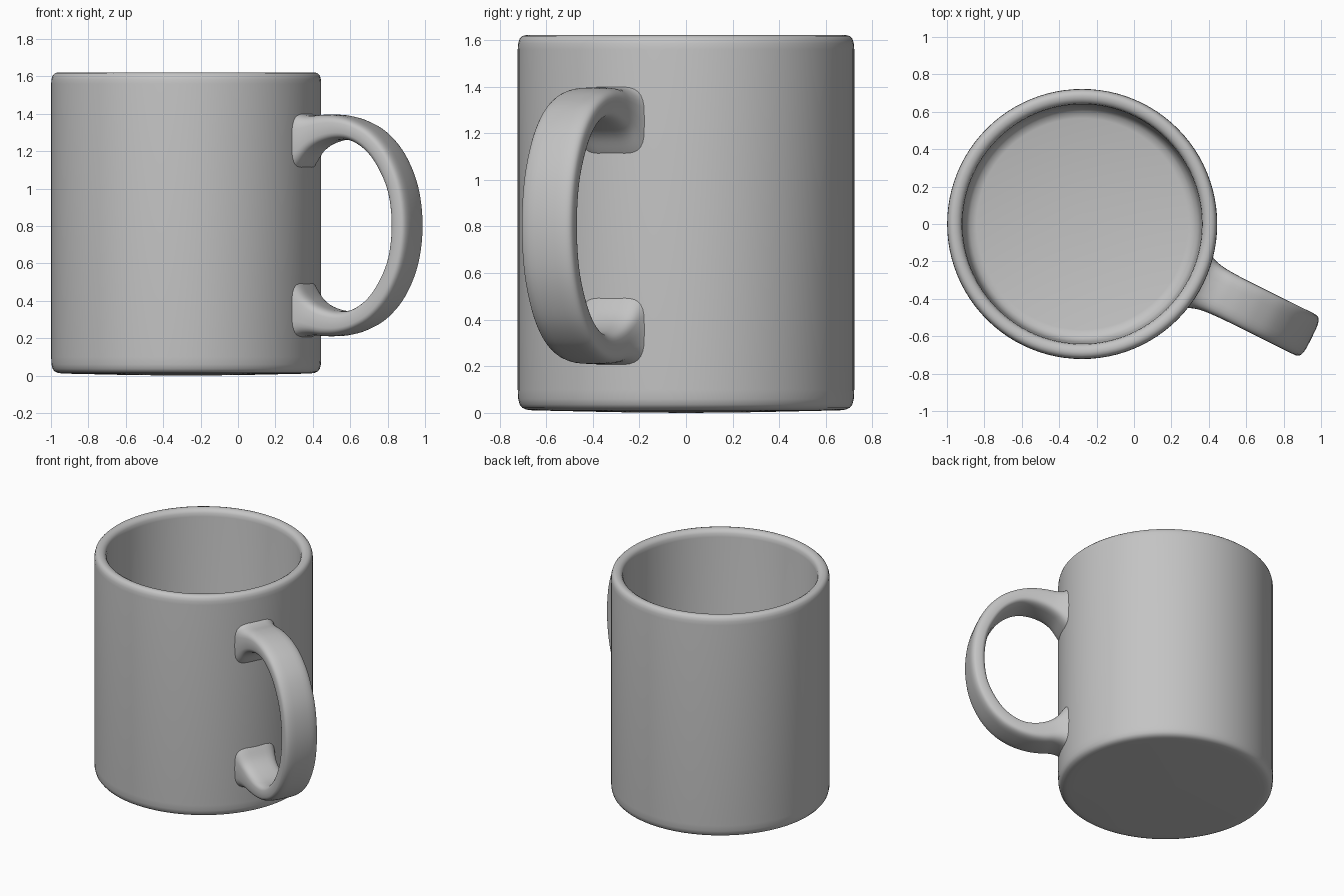
import bpy, bmesh, math
from mathutils import Vector

cube = bpy.data.objects.get("Cube")
if cube:
    bpy.data.objects.remove(cube, do_unlink=True)

GREY = (0.55, 0.55, 0.55, 1.0)
ceramic = bpy.data.materials.new("grey ceramic")
ceramic.use_nodes = True
ceramic.diffuse_color = GREY
for node in ceramic.node_tree.nodes:
    if node.type == 'BSDF_PRINCIPLED':
        node.inputs["Base Color"].default_value = GREY
        node.inputs["Roughness"].default_value = 0.5

CENTRE = Vector((-0.277, 0.0, 0.0))     # axis of the cup
HANDLE_ANGLE = math.radians(-26.4)      # direction the handle points


def loft(name, rings):
    """Skin a list of equal closed rings and cap both ends."""
    bm = bmesh.new()
    loops = [[bm.verts.new(p) for p in ring] for ring in rings]
    n = len(loops[0])
    for a, b in zip(loops, loops[1:]):
        for i in range(n):
            j = (i + 1) % n
            bm.faces.new((a[i], a[j], b[j], b[i]))
    bm.faces.new(loops[0])
    bm.faces.new(loops[-1])
    bmesh.ops.recalc_face_normals(bm, faces=bm.faces)
    mesh = bpy.data.meshes.new(name)
    bm.to_mesh(mesh)
    bm.free()
    mesh.materials.append(ceramic)
    obj = bpy.data.objects.new(name, mesh)
    bpy.context.collection.objects.link(obj)
    bpy.ops.object.select_all(action='DESELECT')
    obj.select_set(True)
    bpy.context.view_layer.objects.active = obj
    bpy.ops.object.shade_smooth_by_angle(angle=math.radians(40))
    return obj


def smooth_path(points, steps):
    """Catmull-Rom interpolation through tuples of any length."""
    pts = [points[0]] + points + [points[-1]]
    out = []
    for a, b, c, d in zip(pts, pts[1:], pts[2:], pts[3:]):
        for s in range(steps):
            t = s / steps
            out.append(tuple(
                0.5 * (2 * q + (r - p) * t + (2 * p - 5 * q + 4 * r - s4) * t * t
                       + (3 * q - p - 3 * r + s4) * t ** 3)
                for p, q, r, s4 in zip(a, b, c, d)))
    out.append(points[-1])
    return out


# Cup: one lathed profile (radius, height), underside to wall to rim to floor
cup_profile = [
    (0.02, 0.0), (0.30, 0.003), (0.62, 0.010), (0.66, 0.011), (0.685, 0.014),
    (0.703, 0.022), (0.714, 0.036), (0.720, 0.06), (0.722, 0.10),
    (0.722, 1.56), (0.720, 1.585), (0.714, 1.605), (0.702, 1.617), (0.686, 1.621),
    (0.668, 1.618), (0.653, 1.609), (0.644, 1.595), (0.640, 1.57),
    (0.632, 0.20), (0.622, 0.15), (0.600, 0.12), (0.565, 0.11), (0.02, 0.11),
]
SIDES = 96
loft("mug_body", [
    [CENTRE + Vector((r * math.cos(2 * math.pi * i / SIDES),
                      r * math.sin(2 * math.pi * i / SIDES), z))
     for i in range(SIDES)]
    for r, z in cup_profile])

# Handle: upper half as (outer reach, outer z, inner reach, inner z, half width),
# z measured from the handle's middle; the lower half is its mirror
MID_Z = 0.803
upper = [
    (0.67, 0.630, 0.67, 0.25, 0.170),
    (0.72, 0.597, 0.72, 0.31, 0.145),
    (0.78, 0.588, 0.775, 0.385, 0.130),
    (0.86, 0.593, 0.845, 0.432, 0.124),
    (0.95, 0.587, 0.94, 0.457, 0.122),
    (1.05, 0.560, 1.03, 0.447, 0.122),
    (1.16, 0.500, 1.12, 0.390, 0.122),
    (1.265, 0.385, 1.19, 0.300, 0.122),
    (1.343, 0.210, 1.248, 0.170, 0.122),
    (1.370, 0.0, 1.268, 0.0, 0.122),
]
lower = [(a, -b, c, -d, w) for a, b, c, d, w in reversed(upper[:-1])]

out_dir = Vector((math.cos(HANDLE_ANGLE), math.sin(HANDLE_ANGLE), 0))
side_dir = Vector((-out_dir.y, out_dir.x, 0))
up = Vector((0, 0, 1))


def handle_ring(station, n=32, power=0.55):
    """Rounded-rectangle section between the outer and inner edge points."""
    ou, oz, iu, iz, w = station
    outer = out_dir * ou + up * (oz + MID_Z)
    inner = out_dir * iu + up * (iz + MID_Z)
    ring = []
    for i in range(n):
        t = 2 * math.pi * i / n
        c, s = math.cos(t), math.sin(t)
        c = math.copysign(abs(c) ** power, c)
        s = math.copysign(abs(s) ** power, s)
        ring.append(CENTRE + (outer + inner) / 2 + (outer - inner) / 2 * c
                    + side_dir * w * s)
    return ring


loft("mug_handle", [handle_ring(s) for s in smooth_path(upper + lower, 5)])
